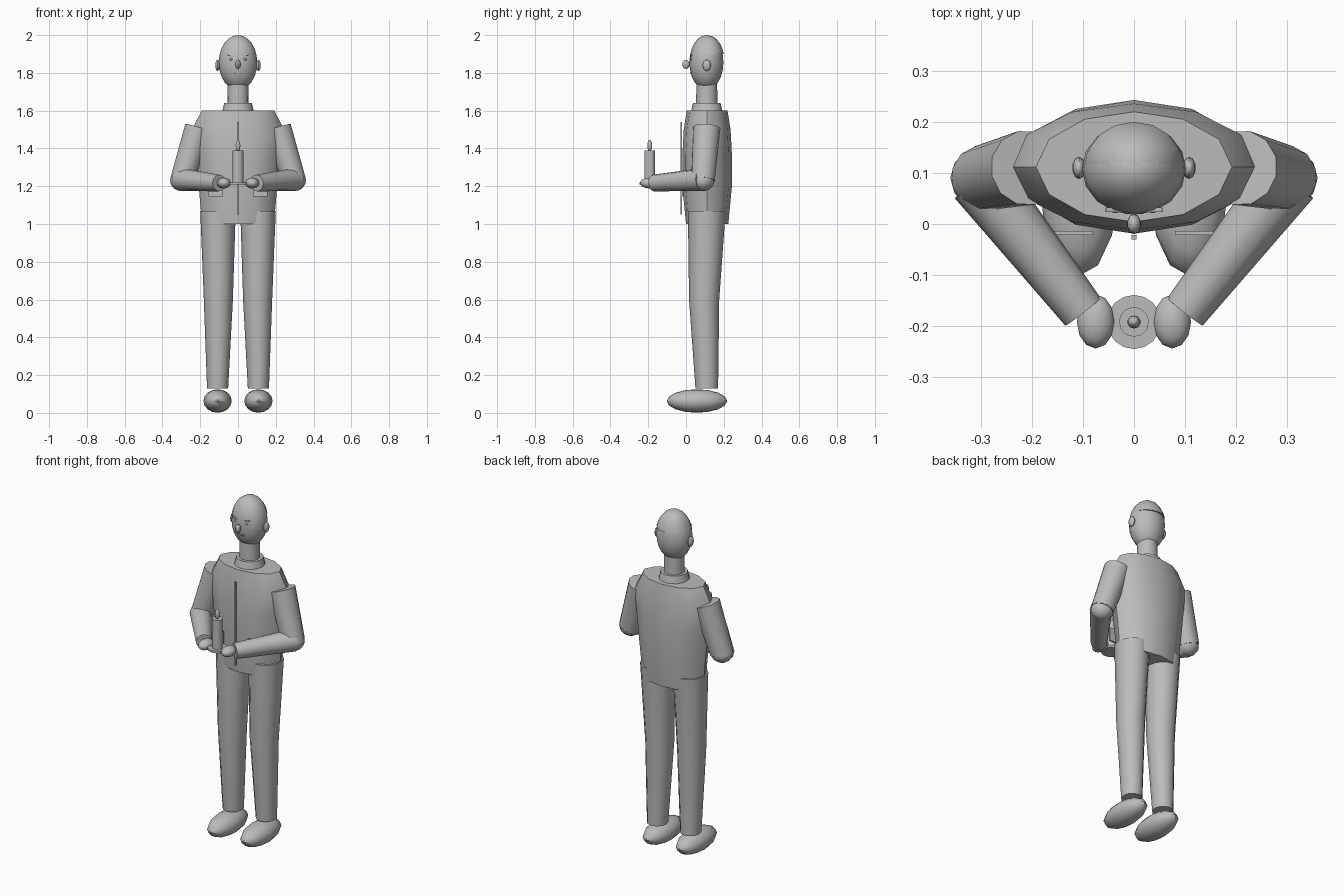
import bpy, bmesh, math
from mathutils import Vector, Matrix

if "Cube" in bpy.data.objects:
    bpy.data.objects.remove(bpy.data.objects["Cube"])

grey = bpy.data.materials.new("plain grey")
grey.diffuse_color = (0.5, 0.5, 0.5, 1)
grey.use_nodes = True
grey.node_tree.nodes["Principled BSDF"].inputs["Base Color"].default_value = grey.diffuse_color


def finish(name, bm, angle=40):
    """Turn a bmesh into a named, smooth-shaded object."""
    bmesh.ops.recalc_face_normals(bm, faces=bm.faces)
    me = bpy.data.meshes.new(name)
    bm.to_mesh(me)
    bm.free()
    me.materials.append(grey)
    ob = bpy.data.objects.new(name, me)
    bpy.context.collection.objects.link(ob)
    bpy.ops.object.select_all(action='DESELECT')
    bpy.context.view_layer.objects.active = ob
    ob.select_set(True)
    bpy.ops.object.shade_smooth_by_angle(angle=math.radians(angle))
    return ob


def ellipsoid(name, loc, radii, seg=16, rings=10, cut_z=None):
    bm = bmesh.new()
    bmesh.ops.create_uvsphere(bm, u_segments=seg, v_segments=rings, radius=1)
    bmesh.ops.transform(bm, verts=bm.verts,
                        matrix=Matrix.Translation(loc) @ Matrix.Diagonal((*radii, 1)))
    if cut_z is not None:
        geom = bm.verts[:] + bm.edges[:] + bm.faces[:]
        cut = bmesh.ops.bisect_plane(bm, geom=geom, plane_co=(0, 0, cut_z),
                                     plane_no=(0, 0, 1), clear_inner=True)
        edges = [e for e in cut["geom_cut"] if isinstance(e, bmesh.types.BMEdge)]
        bmesh.ops.contextual_create(bm, geom=edges)
    return finish(name, bm)


def tube(name, p, q, r1, r2, seg=12):
    """Tapered cylinder from p to q."""
    p, q = Vector(p), Vector(q)
    bm = bmesh.new()
    bmesh.ops.create_cone(bm, cap_ends=True, segments=seg, radius1=r1, radius2=r2,
                          depth=(q - p).length)
    turn = (q - p).to_track_quat('Z', 'Y').to_matrix().to_4x4()
    bmesh.ops.transform(bm, verts=bm.verts, matrix=Matrix.Translation((p + q) / 2) @ turn)
    return finish(name, bm)


def box(name, loc, size, tilt=0):
    bm = bmesh.new()
    bmesh.ops.create_cube(bm, size=1)
    bmesh.ops.transform(bm, verts=bm.verts, matrix=Matrix.Translation(loc)
                        @ Matrix.Rotation(tilt, 4, 'Y') @ Matrix.Diagonal((*size, 1)))
    return finish(name, bm, 30)


def loft(name, sections, seg=12):
    """Closed stack of elliptical rings: (x, y, z, rx, ry)."""
    bm = bmesh.new()
    loops = []
    for x, y, z, rx, ry in sections:
        angles = [2 * math.pi * i / seg for i in range(seg)]
        loops.append([bm.verts.new((x + rx * math.cos(a), y + ry * math.sin(a), z))
                      for a in angles])
    for a, b in zip(loops, loops[1:]):
        for i in range(seg):
            j = (i + 1) % seg
            bm.faces.new((a[i], a[j], b[j], b[i]))
    bm.faces.new(loops[0])
    bm.faces.new(loops[-1])
    return finish(name, bm)


# Torso, collar, neck
loft("torso", [(0, 0.112, 1.0, 0.190, 0.112), (0, 0.112, 1.2, 0.208, 0.131),
               (0, 0.112, 1.37, 0.228, 0.131), (0, 0.112, 1.5, 0.245, 0.124),
               (0, 0.112, 1.6, 0.192, 0.108)])
tube("collar", (0, 0.11, 1.59), (0, 0.11, 1.64), 0.085, 0.073, 16)
tube("neck", (0, 0.11, 1.6), (0, 0.11, 1.74), 0.057, 0.055, 16)
box("jacket_zip", (0, -0.026, 1.295), (0.009, 0.008, 0.49))

# Head with hair cap and face
ellipsoid("head", (0, 0.108, 1.855), (0.102, 0.09, 0.145), 16, 12)
ellipsoid("hair_cap", (0, 0.117, 1.855), (0.1, 0.088, 0.144), 16, 12, cut_z=1.9)
ellipsoid("nose", (0, 0.0, 1.845), (0.014, 0.02, 0.024), 10, 8)
box("mouth", (0, 0.024, 1.8), (0.04, 0.008, 0.006))

# Candle on a dish
tube("candle_dish", (0, -0.192, 1.208), (0, -0.192, 1.22), 0.053, 0.053, 16)
tube("candle", (0, -0.192, 1.22), (0, -0.192, 1.39), 0.029, 0.029, 16)
ellipsoid("flame", (0, -0.192, 1.415), (0.013, 0.013, 0.03), 10, 8)

# Mirrored parts
for side, s in (("left", -1), ("right", 1)):
    ellipsoid(side + "_ear", (s * 0.108, 0.11, 1.84), (0.013, 0.022, 0.03), 10, 8)
    ellipsoid(side + "_eye", (s * 0.037, 0.028, 1.872), (0.009, 0.007, 0.007), 8, 6)
    box(side + "_eyebrow", (s * 0.04, 0.028, 1.89), (0.032, 0.009, 0.005), -s * 0.25)
    box(side + "_pocket", (s * 0.118, -0.018, 1.185), (0.075, 0.008, 0.08))

    # Arm
    shoulder, elbow = (s * 0.21, 0.11, 1.508), (s * 0.297, 0.09, 1.23)
    tube(side + "_upper_arm", shoulder, elbow, 0.074, 0.064)
    ellipsoid(side + "_elbow", elbow, (0.063, 0.06, 0.056), 12, 8)
    tube(side + "_forearm", (s * 0.303, 0.088, 1.235), (s * 0.1, -0.172, 1.217), 0.061, 0.044)
    ellipsoid(side + "_hand", (s * 0.075, -0.191, 1.217), (0.037, 0.053, 0.029), 12, 8)

    # Leg and shoe
    loft(side + "_leg", [(s * 0.108, 0.11, 0.13, 0.056, 0.06),
                         (s * 0.104, 0.096, 0.6, 0.077, 0.08),
                         (s * 0.106, 0.11, 1.07, 0.094, 0.1)])
    ellipsoid(side + "_shoe", (s * 0.108, 0.058, 0.063), (0.075, 0.16, 0.062), 12, 8)
